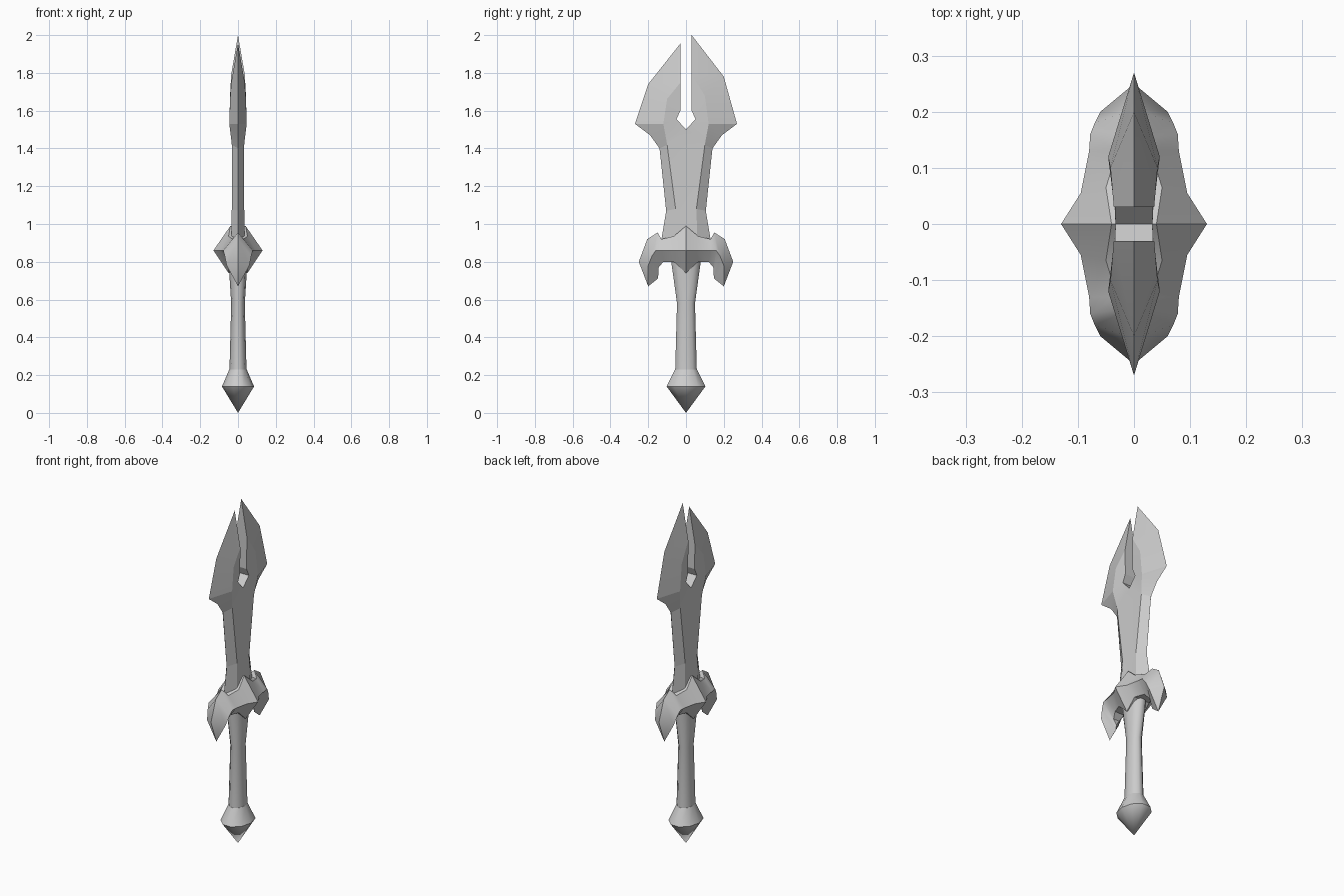
import bpy, bmesh, math

cube = bpy.data.objects.get("Cube")
if cube:
    bpy.data.objects.remove(cube, do_unlink=True)

# Single grey metal
metal = bpy.data.materials.new("grey metal")
metal.use_nodes = True
metal.diffuse_color = (0.6, 0.6, 0.6, 1)
metal.node_tree.nodes["Principled BSDF"].inputs["Base Color"].default_value = metal.diffuse_color


def finish(name, bm, angle):
    bmesh.ops.remove_doubles(bm, verts=bm.verts, dist=0.0005)
    bmesh.ops.recalc_face_normals(bm, faces=bm.faces)
    mesh = bpy.data.meshes.new(name)
    bm.to_mesh(mesh)
    bm.free()
    mesh.materials.append(metal)
    obj = bpy.data.objects.new(name, mesh)
    bpy.context.collection.objects.link(obj)
    bpy.ops.object.select_all(action='DESELECT')
    obj.select_set(True)
    bpy.context.view_layer.objects.active = obj
    bpy.ops.object.shade_smooth_by_angle(angle=math.radians(angle))
    return obj


def add_face(bm, points):
    unique = list(dict.fromkeys(points))
    if len(unique) > 2:
        bm.faces.new([bm.verts.new(p) for p in unique])


def strip(bm, a, b):
    """Faces between two chains of points of equal length."""
    for i in range(len(a) - 1):
        add_face(bm, (a[i], a[i + 1], b[i + 1], b[i]))


def flip_x(chain):
    return [(-x if x else x, y, z) for x, y, z in chain]


def flip_y(chain):
    return [(x, -y if y else y, z) for x, y, z in chain]


def lower_tip(chain):
    return [(x, y, z - min(0.045, max(0, z - 1.6) * 0.22)) for x, y, z in chain]


# Blade: sharp edge, raised ridge and inner line, from root to tip
edge = [(0, .13, .92), (0, .105, 1.07), (0, .14, 1.4), (0, .19, 1.47),
        (0, .27, 1.53), (0, .2, 1.78), (0, .03, 2)]
ridge = [(.036, .06, .92), (.033, .055, 1.08), (.033, .1, 1.42), (.036, .105, 1.45),
         (.046, .12, 1.53), (.042, .1, 1.68), (.036, .03, 1.79)]
inner = [(.033, 0, .92), (.033, 0, 1.08), (.033, 0, 1.42), (.033, 0, 1.5),
         (.035, .05, 1.555), (.035, .03, 1.6), (.036, .03, 1.79)]

bm = bmesh.new()
halves = [(edge, ridge, inner),
          [lower_tip(flip_y(c)) for c in (edge, ridge, inner)]]
for e, r, n in halves:
    for side in (list, flip_x):
        strip(bm, side(e), side(r))
        strip(bm, side(r), side(n))
    # Slot wall and root cap
    wall = n[3:] + e[-1:]
    strip(bm, wall, flip_x(wall))
    root = [e[0], r[0], n[0]]
    strip(bm, root, flip_x(root))
finish("blade", bm, 8)

# Guard: upper edge, side ridge and lower edge, from the middle to the horn tip
upper = [(.04, 0, .99), (.05, .065, .935), (.03, .13, .92), (0, .15, .955),
         (0, .205, .92), (0, .25, .8), (0, .2, .67)]
middle = [(.13, 0, .86), (.095, .055, .86), (.08, .13, .86), (.078, .16, .86),
          (.07, .18, .83), (.06, .2, .78), (0, .2, .67)]
lower = [(.05, 0, .74), (.05, .065, .8), (.03, .12, .8), (.02, .145, .77),
         (0, .145, .74), (0, .15, .71), (0, .2, .67)]

bm = bmesh.new()
for end in (list, flip_y):
    u, m, w = end(upper), end(middle), end(lower)
    for side in (list, flip_x):
        strip(bm, side(u), side(m))
        strip(bm, side(m), side(w))
    strip(bm, u, flip_x(u))
    strip(bm, w, flip_x(w))
finish("guard", bm, 35)


def oval_post(name, rings, sides, angle):
    """Stack of oval rings given as (half x, half y, z)."""
    bm = bmesh.new()
    loops = []
    for rx, ry, z in rings:
        turn = [math.tau * (i % sides) / sides for i in range(sides + 1)]
        loops.append([(rx * math.cos(t), ry * math.sin(t), z) for t in turn])
    for a, b in zip(loops, loops[1:]):
        strip(bm, a, b)
    for cap in (loops[0], loops[-1]):
        add_face(bm, cap)
    return finish(name, bm, angle)


# Grip and pommel
oval_post("grip", [(.045, .06, .23), (.036, .05, .58), (.05, .082, .8), (.05, .082, .86)], 10, 50)
oval_post("pommel", [(0, 0, 0), (.085, .108, .14), (.046, .061, .23)], 10, 50)
